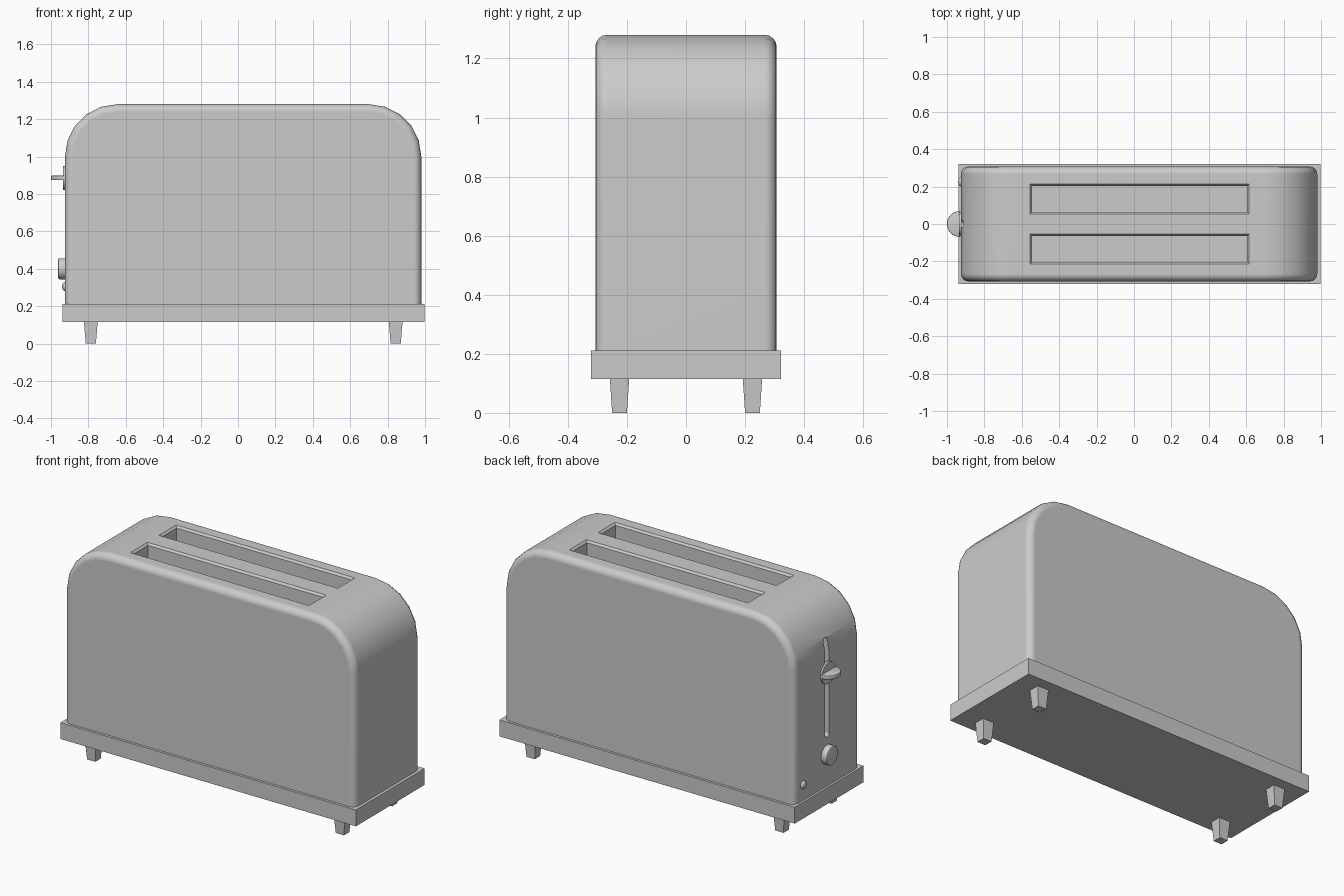
import bpy, bmesh
from math import pi, sin, cos
from mathutils import Matrix

cube = bpy.data.objects.get("Cube")
if cube:
    bpy.data.objects.remove(cube, do_unlink=True)

CX = 0.03          # centre of the housing along x
END_X = -0.925     # control end of the housing


def make(name, bm):
    bmesh.ops.recalc_face_normals(bm, faces=bm.faces)
    mesh = bpy.data.meshes.new(name)
    bm.to_mesh(mesh)
    bm.free()
    ob = bpy.data.objects.new(name, mesh)
    bpy.context.collection.objects.link(ob)
    return ob


def activate(ob):
    bpy.ops.object.select_all(action='DESELECT')
    ob.select_set(True)
    bpy.context.view_layer.objects.active = ob


def smooth(ob):
    activate(ob)
    bpy.ops.object.shade_smooth_by_angle(angle=pi / 5)


def tapered_box(name, x, y, z0, z1, bottom, top):
    """Box whose bottom and top have their own half sizes."""
    bm = bmesh.new()
    bmesh.ops.create_cube(bm, size=2)
    for v in bm.verts:
        hx, hy = top if v.co.z > 0 else bottom
        v.co = (x + v.co.x * hx, y + v.co.y * hy, z1 if v.co.z > 0 else z0)
    return make(name, bm)


def extrude_profile(points, vector):
    bm = bmesh.new()
    face = bm.faces.new([bm.verts.new(p) for p in points])
    out = bmesh.ops.extrude_face_region(bm, geom=[face], use_keep_orig=True)
    moved = [g for g in out["geom"] if isinstance(g, bmesh.types.BMVert)]
    bmesh.ops.translate(bm, vec=vector, verts=moved)
    return bm


def arc(cx, cz, r, start, end, steps):
    angles = [start + (end - start) * i / steps for i in range(steps + 1)]
    return [(cx + r * cos(a), cz + r * sin(a)) for a in angles]


def cut(target, cutter):
    mod = target.modifiers.new("cut", 'BOOLEAN')
    mod.operation = 'DIFFERENCE'
    mod.solver = 'EXACT'
    mod.object = cutter
    cutter.hide_render = True
    activate(target)
    bpy.ops.object.modifier_apply(modifier=mod.name)
    bpy.data.objects.remove(cutter, do_unlink=True)


def end_disc(name, x0, x1, y, z, r, bevel=0.0, segments=32):
    """Disc lying on the control end, its axis along x."""
    bm = bmesh.new()
    turn = Matrix.Translation(((x0 + x1) / 2, y, z)) @ Matrix.Rotation(pi / 2, 4, 'Y')
    bmesh.ops.create_cone(bm, cap_ends=True, segments=segments, radius1=r,
                          radius2=r, depth=x1 - x0, matrix=turn)
    if bevel:
        rim = [e for e in bm.edges if all(v.co.x < x0 + 0.001 for v in e.verts)]
        bmesh.ops.bevel(bm, geom=rim, offset=bevel, segments=2, profile=0.5, affect='EDGES')
    ob = make(name, bm)
    smooth(ob)
    return ob


# Housing: arched profile with rounded front and back rims
R, RIGHT, TOP, BOTTOM, HALF_Y = 0.28, 0.98, 1.28, 0.2, 0.307
outline = [(RIGHT, BOTTOM)]
outline += arc(RIGHT - R, TOP - R, R, 0, pi / 2, 5)
outline += arc(END_X + R, TOP - R, R, pi / 2, pi, 5)
outline += [(END_X, BOTTOM)]
bm = extrude_profile([(x, -HALF_Y, z) for x, z in outline], (0, 2 * HALF_Y, 0))
rims = [e for e in bm.edges
        if abs(e.verts[0].co.y - e.verts[1].co.y) < 0.001
        and max(v.co.z for v in e.verts) > BOTTOM + 0.01]
bmesh.ops.bevel(bm, geom=rims, offset=0.04, segments=4, profile=0.5, affect='EDGES')
housing = make("housing", bm)

# Bread slots with a small chamfered mouth
for side in (-1, 1):
    y = side * 0.134
    well = (0.575, 0.07)
    mouth = (0.587, 0.081)
    cut(housing, tapered_box("slot_cutter", CX, y, 0.55, 1.4, well, well))
    cut(housing, tapered_box("mouth_cutter", CX, y, 1.268, 1.281, well, mouth))

# Lever track: round-ended groove in the control end
track = arc(0, 1.07, 0.018, 0, pi, 8) + arc(0, 0.52, 0.018, pi, 2 * pi, 8)
bm = extrude_profile([(-1.1, y, z) for y, z in track], (1.1 + END_X + 0.04, 0, 0))
cut(housing, make("track_cutter", bm))
smooth(housing)
weighted = housing.modifiers.new("weighted_normals", 'WEIGHTED_NORMAL')
weighted.keep_sharp = True

# Base plate and four tapered feet
plate = (0.968, 0.322)
tapered_box("base_plate", CX, 0, 0.115, 0.212, plate, plate)
for end, x in (("right", -0.787), ("left", 0.843)):
    for side, y in (("front", -0.225), ("back", 0.225)):
        tapered_box(f"{side}_{end}_foot", x, y, 0, 0.12, (0.027, 0.025), (0.037, 0.033))

# Lever: thin backing disc and a half-round paddle
end_disc("lever_disc", -0.936, -0.922, 0, 0.885, 0.064)
paddle = [(x, y, 0.874) for x, y in arc(-0.931, 0, 0.069, pi / 2, 3 * pi / 2, 16)]
bm = extrude_profile(paddle, (0, 0, 0.024))
curved = [e for e in bm.edges
          if abs(e.verts[0].co.z - e.verts[1].co.z) < 0.001
          and e.calc_length() < 0.1]
bmesh.ops.bevel(bm, geom=curved, offset=0.004, segments=2, profile=0.5, affect='EDGES')
smooth(make("lever_paddle", bm))

# Browning dial and small domed button
end_disc("browning_dial", -0.962, -0.92, 0, 0.4, 0.056, bevel=0.008)
bm = bmesh.new()
bmesh.ops.create_uvsphere(bm, u_segments=20, v_segments=12, radius=0.024)
bmesh.ops.scale(bm, vec=(0.65, 1, 1), verts=bm.verts)
bmesh.ops.translate(bm, vec=(END_X, 0.225, 0.305), verts=bm.verts)
smooth(make("button", bm))
